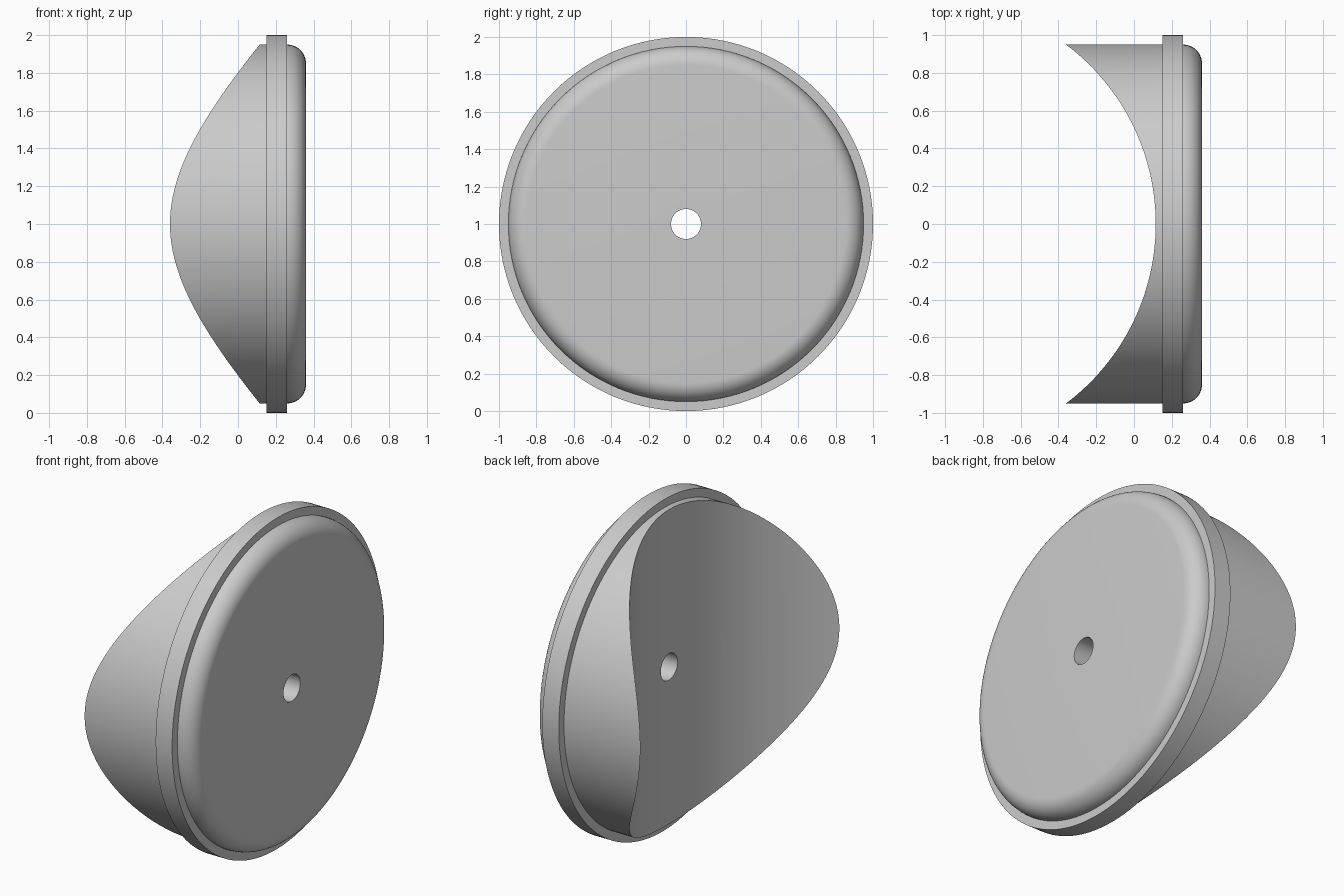
import bpy, bmesh
from math import pi, sin, cos
from mathutils import Vector

if "Cube" in bpy.data.objects:
    bpy.data.objects.remove(bpy.data.objects["Cube"])

SEGMENTS = 128
BODY_R, FLANGE_R, HOLE_R = 0.95, 1.0, 0.08
BACK_X, FRONT_X, FILLET = -0.5, 0.36, 0.1
FLANGE_X = (0.15, 0.26)
SADDLE_R, SADDLE_X = 1.1875, -1.0725

grey = bpy.data.materials.new("plain grey")
grey.use_nodes = True
colour = (0.6, 0.6, 0.6, 1)
grey.diffuse_color = colour
grey.node_tree.nodes["Principled BSDF"].inputs["Base Color"].default_value = colour


def make_object(name, bm):
    bmesh.ops.recalc_face_normals(bm, faces=bm.faces)
    mesh = bpy.data.meshes.new(name)
    bm.to_mesh(mesh)
    bm.free()
    mesh.materials.append(grey)
    obj = bpy.data.objects.new(name, mesh)
    bpy.context.collection.objects.link(obj)
    return obj


# Flanged plug with a centre hole: closed (x, radius) profile turned about x
profile = [(BACK_X, HOLE_R), (BACK_X, BODY_R),
           (FLANGE_X[0], BODY_R), (FLANGE_X[0], FLANGE_R),
           (FLANGE_X[1], FLANGE_R)]
for i in range(13):
    a = pi / 2 * i / 12
    profile.append((FRONT_X - FILLET + FILLET * sin(a),
                    BODY_R - FILLET + FILLET * cos(a)))
profile.append((FRONT_X, HOLE_R))

bm = bmesh.new()
verts = [bm.verts.new((x, 0, 1 + r)) for x, r in profile]
edges = [bm.edges.new((v, verts[i - 1])) for i, v in enumerate(verts)]
bmesh.ops.spin(bm, geom=verts + edges, cent=Vector((0, 0, 1)), axis=(1, 0, 0),
               angle=2 * pi, steps=SEGMENTS, use_merge=True)
bmesh.ops.remove_doubles(bm, verts=bm.verts, dist=0.0001)
cap = make_object("flanged_saddle_cap", bm)

# Upright cylinder that hollows the back into a saddle
bm = bmesh.new()
bmesh.ops.create_cone(bm, cap_ends=True, segments=2 * SEGMENTS,
                      radius1=SADDLE_R, radius2=SADDLE_R, depth=3)
bmesh.ops.translate(bm, verts=bm.verts, vec=(SADDLE_X, 0, 1))
cutter = make_object("saddle_cutter", bm)
cutter.hide_render = True

cut = cap.modifiers.new("saddle_cut", 'BOOLEAN')
cut.operation = 'DIFFERENCE'
cut.solver = 'EXACT'
cut.object = cutter

# Apply the cut, then smooth the curved faces and keep the rims sharp
bpy.ops.object.select_all(action='DESELECT')
cap.select_set(True)
bpy.context.view_layer.objects.active = cap
bpy.ops.object.modifier_apply(modifier=cut.name)
bpy.data.objects.remove(cutter)
bpy.ops.object.shade_smooth_by_angle(angle=pi / 6)
